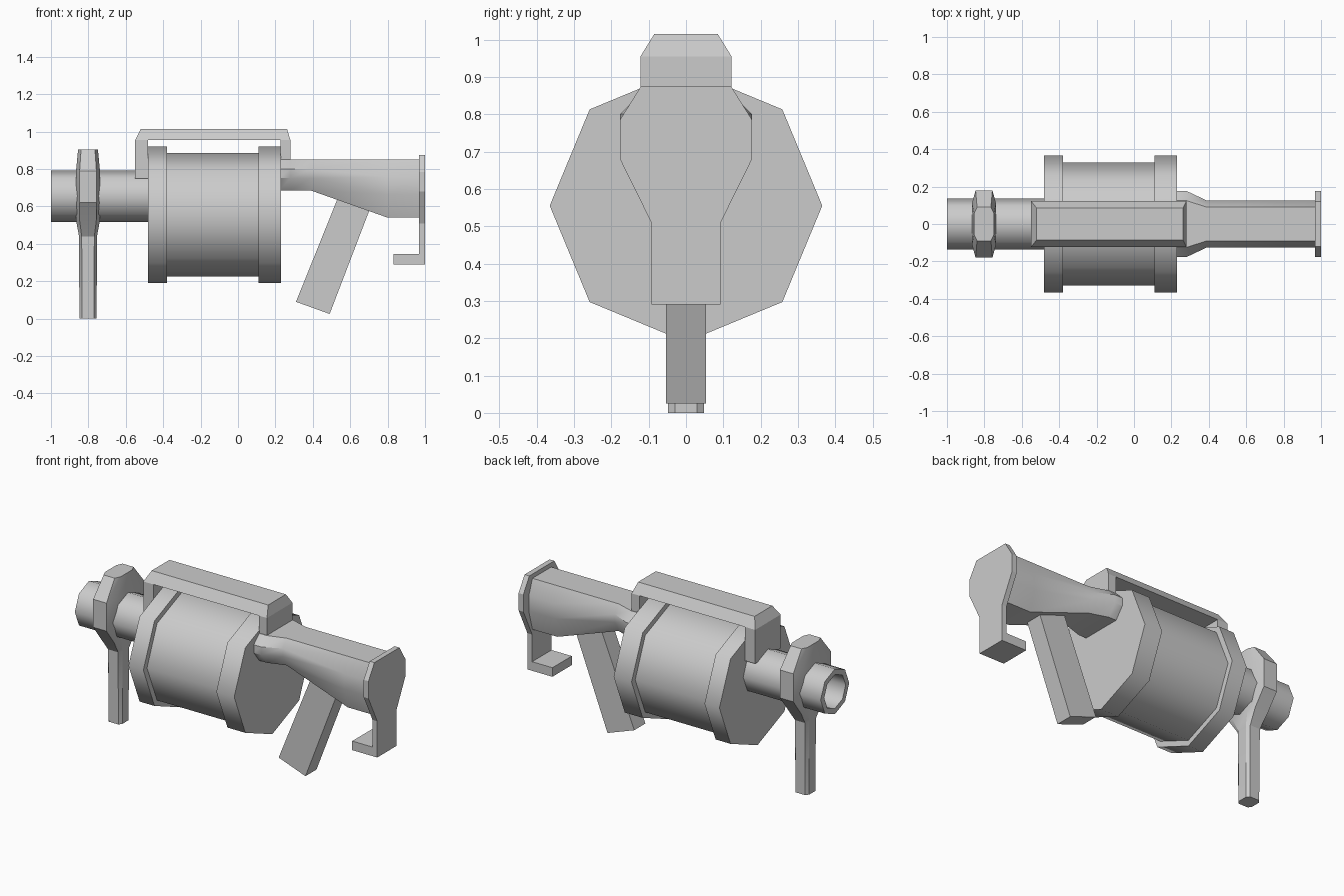
import bpy, bmesh, math

if "Cube" in bpy.data.objects:
    bpy.data.objects.remove(bpy.data.objects["Cube"])


def loft(name, rings, smooth=None):
    """Skin matching rings of points, capping both ends."""
    bm = bmesh.new()
    rows = [[bm.verts.new(p) for p in ring] for ring in rings]
    n = len(rows[0])
    for a, b in zip(rows, rows[1:]):
        for i in range(n):
            j = (i + 1) % n
            bm.faces.new((a[i], a[j], b[j], b[i]))
    bm.faces.new(rows[0])
    bm.faces.new(rows[-1])
    bmesh.ops.recalc_face_normals(bm, faces=bm.faces[:])
    me = bpy.data.meshes.new(name)
    bm.to_mesh(me)
    bm.free()
    if smooth:
        me.shade_smooth()
        me.set_sharp_from_angle(angle=math.radians(smooth))
    ob = bpy.data.objects.new(name, me)
    bpy.context.collection.objects.link(ob)
    return ob


def lathe_x(name, zc, profile, sides=8):
    """Eight-sided turned part along x from (x, radius) pairs."""
    ang = [2 * math.pi * i / sides for i in range(sides)]
    return loft(name, [[(x, r * math.cos(a), zc + r * math.sin(a)) for a in ang]
                       for x, r in profile], 50)


def rect(x0, x1, hy, z):
    return [(x0, -hy, z), (x1, -hy, z), (x1, hy, z), (x0, hy, z)]


def box(name, x0, x1, hy, z0, z1):
    return loft(name, [rect(x0, x1, hy, z0), rect(x0, x1, hy, z1)])


# Drum magazine with raised rims
lathe_x("drum", 0.555, [(-0.48, 0.365), (-0.38, 0.365), (-0.38, 0.33),
                        (0.11, 0.33), (0.11, 0.365), (0.23, 0.365)])

# Hollow barrel
lathe_x("barrel", 0.655, [(-0.47, 0.137), (-1.0, 0.137), (-1.0, 0.103), (-0.49, 0.103)])


# Front collar flowing down into the vertical handle
def chamfered(xc, hx, hy, z):
    cx, cy = hx * 0.7, hy * 0.62
    return [(xc + x, y, z) for x, y in
            ((hx, -cy), (hx, cy), (cx, hy), (-cx, hy),
             (-hx, cy), (-hx, -cy), (-cx, -hy), (cx, -hy))]


loft("front_handle", [chamfered(-0.802, hx, hy, z) for z, hx, hy in
                      ((0, 0.046, 0.048), (0.44, 0.048, 0.052), (0.52, 0.063, 0.105),
                       (0.62, 0.064, 0.18), (0.79, 0.064, 0.18), (0.905, 0.053, 0.09))], 25)

# Top rail and its two legs
loft("top_rail", [rect(-0.55, 0.28, 0.122, 0.955), rect(-0.52, 0.262, 0.085, 1.015)])
box("rail_front_leg", -0.55, -0.482, 0.122, 0.75, 0.955)
box("rail_rear_leg", 0.228, 0.28, 0.122, 0.75, 0.955)


# Stock body: flared at the drum, deeper towards the shoulder
def stock_ring(x, hy, flat, zb, zt=0.85):
    h = zt - zb
    half = [(flat, zt), (hy, zt - 0.3 * h), (hy, zt - 0.6 * h), (flat, zb)]
    return [(x, y, z) for y, z in half] + [(x, -y, z) for y, z in reversed(half)]


loft("stock", [stock_ring(0.22, 0.177, 0.125, 0.685), stock_ring(0.28, 0.177, 0.125, 0.685),
               stock_ring(0.39, 0.125, 0.09, 0.685), stock_ring(0.80, 0.125, 0.09, 0.54),
               stock_ring(0.975, 0.125, 0.09, 0.54)], 35)

# Shoulder plate and lower hook
half = [(0.12, 0.876), (0.177, 0.785), (0.177, 0.68), (0.093, 0.51), (0.093, 0.29)]
outline = half + [(-y, z) for y, z in reversed(half)]
loft("shoulder_plate", [[(x, y, z) for y, z in outline] for x in (0.968, 1.0)])
box("shoulder_hook", 0.832, 0.975, 0.093, 0.29, 0.345)

# Slanted rear grip
side = [(0.31, 0.09), (0.49, 0.025), (0.72, 0.625), (0.55, 0.685)]
loft("rear_grip", [[(x, y, z) for x, z in side] for y in (-0.053, 0.053)])
